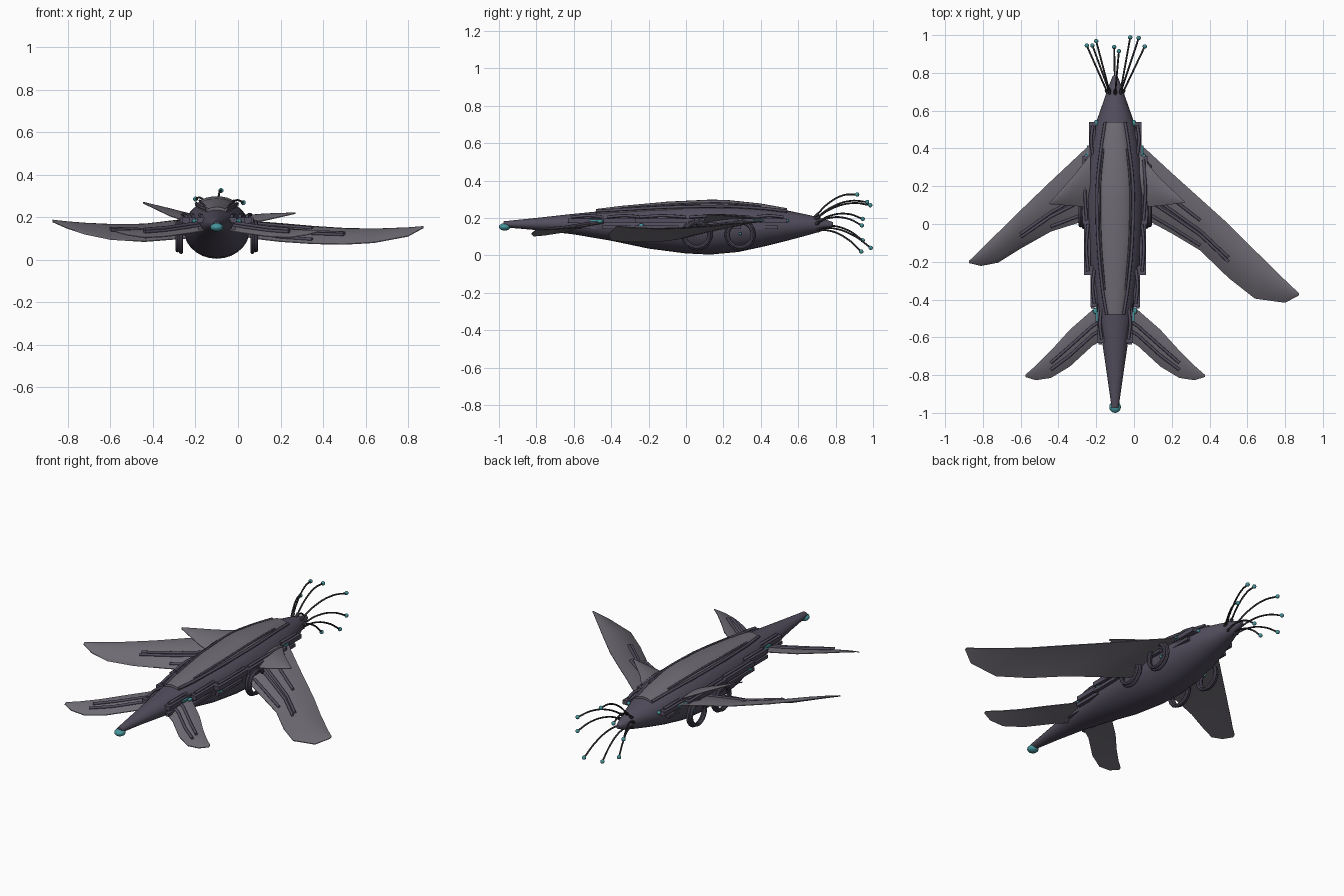
import bpy, bmesh
from math import sin, cos, pi
from mathutils import Vector

if "Cube" in bpy.data.objects:
    bpy.data.objects.remove(bpy.data.objects["Cube"])

AX = -0.10  # centre line of the hull


def material(name, rgb):
    m = bpy.data.materials.new(name)
    m.diffuse_color = (*rgb, 1)
    m.use_nodes = True
    m.node_tree.nodes["Principled BSDF"].inputs["Base Color"].default_value = m.diffuse_color
    return m


HULL = material("hull_dark", (0.085, 0.075, 0.11))
SHELL = material("shell_grey", (0.16, 0.148, 0.175))
CABLE = material("cable_black", (0.03, 0.028, 0.035))
TEAL = material("glow_teal", (0.06, 0.30, 0.33))


def finish(ob, mat, angle=40):
    ob.data.materials.append(mat)
    bpy.ops.object.select_all(action='DESELECT')
    bpy.context.view_layer.objects.active = ob
    ob.select_set(True)
    if ob.type == 'MESH':
        bpy.ops.object.shade_smooth_by_angle(angle=angle * pi / 180)
    return ob


def loft(name, rings, mat, angle=40):
    """Skin closed rings of equal point count and cap both ends."""
    bm = bmesh.new()
    vs = [[bm.verts.new(p) for p in r] for r in rings]
    n = len(rings[0])
    for a, b in zip(vs, vs[1:]):
        for i in range(n):
            bm.faces.new((a[i], a[(i + 1) % n], b[(i + 1) % n], b[i]))
    bm.faces.new(vs[0])
    bm.faces.new(vs[-1])
    bmesh.ops.recalc_face_normals(bm, faces=bm.faces)
    me = bpy.data.meshes.new(name)
    bm.to_mesh(me)
    bm.free()
    ob = bpy.data.objects.new(name, me)
    bpy.context.collection.objects.link(ob)
    return finish(ob, mat, angle)


def tube(name, pts, r, mat, smooth=True):
    cu = bpy.data.curves.new(name, 'CURVE')
    cu.dimensions = '3D'
    cu.bevel_depth = r
    cu.bevel_resolution = 2
    cu.use_fill_caps = True
    sp = cu.splines.new('BEZIER' if smooth else 'POLY')
    if smooth:
        sp.bezier_points.add(len(pts) - 1)
        for b, p in zip(sp.bezier_points, pts):
            b.co = p
            b.handle_left_type = b.handle_right_type = 'AUTO'
        sp.resolution_u = 6
    else:
        sp.points.add(len(pts) - 1)
        for b, p in zip(sp.points, pts):
            b.co = (*p, 1)
    ob = bpy.data.objects.new(name, cu)
    bpy.context.collection.objects.link(ob)
    return finish(ob, mat)


def ball(name, loc, scale, mat=TEAL):
    bpy.ops.mesh.primitive_uv_sphere_add(segments=16, ring_count=10, radius=1, location=loc)
    ob = bpy.context.object
    ob.name = name
    ob.scale = scale
    return finish(ob, mat)


def box(name, loc, size, mat, rot_z=0):
    bpy.ops.mesh.primitive_cube_add(size=1, location=loc, rotation=(0, 0, rot_z))
    ob = bpy.context.object
    ob.name = name
    ob.scale = size
    mod = ob.modifiers.new("bevel", 'BEVEL')
    mod.width = 0.004
    return finish(ob, mat)


# hull: y, half width, bottom z, top z
HULL_ST = [(-0.975, 0.018, 0.150, 0.182), (-0.8, 0.043, 0.135, 0.20), (-0.6, 0.072, 0.112, 0.222),
           (-0.4, 0.105, 0.078, 0.242), (-0.2, 0.135, 0.036, 0.262), (0, 0.152, 0.010, 0.278),
           (0.13, 0.156, 0.004, 0.282), (0.28, 0.149, 0.018, 0.276), (0.42, 0.13, 0.048, 0.26),
           (0.54, 0.1, 0.078, 0.24), (0.66, 0.058, 0.11, 0.215), (0.73, 0.034, 0.13, 0.197), (0.785, 0.012, 0.155, 0.178)]
N = 28
loft("hull", [[(AX + w * cos(2 * pi * i / N), y, (a + b) / 2 + (b - a) / 2 * sin(2 * pi * i / N))
               for i in range(N)] for y, w, a, b in HULL_ST], HULL)

# back plate lying on the hull: y, half width, edge z, top z
PLATE = [(-0.48, 0.045, 0.225, 0.248), (-0.35, 0.066, 0.232, 0.264), (-0.1, 0.09, 0.245, 0.287),
         (0.13, 0.096, 0.25, 0.298), (0.22, 0.094, 0.25, 0.296), (0.4, 0.074, 0.24, 0.277), (0.54, 0.053, 0.225, 0.252)]
loft("back_plate", [[(AX + w * cos(pi * i / 12), y, e + (t - e) * sin(pi * i / 12)) for i in range(13)]
                    + [(AX - w * .9, y, e - .03), (AX + w * .9, y, e - .03)] for y, w, e, t in PLATE], SHELL, 30)
for s in (-1, 1):
    tube("plate_rail", [(AX + s * w, y, e + 0.012) for y, w, e, t in PLATE], 0.008, HULL)
    tube("plate_inner_rail", [(AX + s * w * .84, y, e + (t - e) * .6) for y, w, e, t in PLATE[1:-1]], 0.005, HULL)


# wings: stations of x, front y, front z, back y, back z
def wing(name, stations, thick, mat=SHELL):
    rings = []
    for x, y0, z0, y1, z1 in stations:
        th = thick * min(1, abs(y1 - y0) / 0.2)
        up, lo = [], []
        for i in range(9):
            t = i / 8
            y, z = y0 + (y1 - y0) * t, z0 + (z1 - z0) * t
            bow = 4 * t * (1 - t)
            up.append((x, y, z + th * bow + 0.002))
            lo.append((x, y, z + th * bow * 0.15 - 0.002))
        rings.append(up + lo[::-1])
    return loft(name, rings, mat, 50)


RIGHT = [(0.0, 0.04, 0.12, 0.45, 0.19), (0.07, 0.02, 0.10, 0.39, 0.18), (0.2, -0.05, 0.085, 0.27, 0.17),
         (0.35, -0.14, 0.075, 0.135, 0.157), (0.5, -0.285, 0.072, 0.0, 0.147), (0.64, -0.395, 0.08, -0.14, 0.142),
         (0.8, -0.417, 0.11, -0.297, 0.149), (0.873, -0.378, 0.15, -0.366, 0.156)]
LEFT = [(-0.2, 0.04, 0.12, 0.45, 0.20), (-0.25, 0.02, 0.10, 0.405, 0.19), (-0.44, -0.04, 0.085, 0.227, 0.167),
        (-0.6, -0.13, 0.095, 0.073, 0.165), (-0.72, -0.205, 0.12, -0.045, 0.17),
        (-0.81, -0.222, 0.15, -0.135, 0.178), (-0.873, -0.207, 0.178, -0.195, 0.186)]
SMALL = [(0.04, -0.6, 0.14, -0.4, 0.178), (0.12, -0.645, 0.125, -0.455, 0.17), (0.24, -0.755, 0.108, -0.56, 0.152),
         (0.34, -0.815, 0.103, -0.67, 0.142), (0.42, -0.827, 0.115, -0.75, 0.138), (0.475, -0.81, 0.13, -0.798, 0.137)]
wing("right_wing", RIGHT, 0.022)
wing("left_wing", LEFT, 0.022)


# ribs: follow the wing surface at a chord fraction
def ribs(name, st, thick, rows):
    for t, a, b in rows:
        pts = [(x, y0 + (y1 - y0) * t, z0 + (z1 - z0) * t + thick * 4 * t * (1 - t) + 0.004)
               for x, y0, z0, y1, z1 in st[a:b]]
        tube(name, pts, 0.008, HULL, False)


ribs("right_wing_rib", RIGHT, 0.022, [(0.3, 0, 5), (0.38, 0, 5), (0.1, 1, 4), (0.58, 0, 4)])
ribs("left_wing_rib", LEFT, 0.022, [(0.3, 0, 4), (0.38, 0, 4), (0.1, 0, 3)])
for s, side in ((-1, "left"), (1, "right")):
    st = [(AX + s * o, *r) for o, *r in SMALL]
    wing(side + "_front_wing", st, 0.014)
    ribs(side + "_front_wing_rib", st, 0.014, [(0.3, 0, 4), (0.55, 0, 4)])

# raised spikes above the wings
wing("right_spike", [(0.03, 0.09, 0.17, 0.37, 0.2), (0.13, 0.095, 0.185, 0.25, 0.21), (0.27, 0.113, 0.217, 0.117, 0.22)], 0.02)
wing("left_spike", [(-0.23, 0.09, 0.175, 0.37, 0.21), (-0.32, 0.095, 0.205, 0.255, 0.235), (-0.447, 0.105, 0.266, 0.112, 0.27)], 0.02)

# side equipment: stepped bars, pipes, rings and lights
BARS = [(0.35, 0.54, 0.13), (0.0, 0.36, 0.163), (-0.27, 0.02, 0.155), (-0.44, -0.22, 0.122), (-0.63, -0.42, 0.083)]
for s in (-1, 1):
    for i, (y0, y1, o) in enumerate(BARS):
        box("side_bar", (AX + s * (o - 0.008), (y0 + y1) / 2, 0.185), (0.034, y1 - y0, 0.026), HULL)
        box("lower_side_bar", (AX + s * (o - 0.004), (y0 + y1) / 2 - 0.03, 0.15), (0.02, (y1 - y0) * 0.8, 0.018), HULL)
        tube("side_pipe", [(AX + s * (o - 0.012), y0 + 0.02, 0.205), (AX + s * (o - 0.003), (y0 + y1) / 2, 0.212),
                           (AX + s * (o - 0.012), y1 - 0.02, 0.205)], 0.008, HULL)
    for y in (0.058, 0.29):
        for o, r in ((0.168, 0.074), (0.184, 0.066)):
            bpy.ops.mesh.primitive_torus_add(location=(AX + s * o, y, 0.11), rotation=(0, pi / 2, 0), major_radius=r,
                                             minor_radius=0.010, major_segments=32, minor_segments=8)
            bpy.context.object.name = "side_ring"
            finish(bpy.context.object, HULL)
        tube("ring_strut", [(AX + s * 0.12, y, 0.16), (AX + s * 0.176, y, 0.178)], 0.01, HULL, False)
    ball("ring_light", (AX + s * 0.155, 0.29, 0.115), (0.008,) * 3)
    for o, y, z in ((0.1, 0.535, 0.185), (0.152, 0.355, 0.185), (0.15, -0.24, 0.16), (0.105, -0.46, 0.182)):
        ball("side_light", (AX + s * o, y, z), (0.012, 0.016, 0.010))
    for y, o in ((0.39, 0.143), (-0.49, 0.097)):
        box("light_strip", (AX + s * o, y, 0.186), (0.012, 0.05, 0.012), TEAL)

# nose light
ball("nose_light", (AX, -0.969, 0.152), (0.031, 0.031, 0.02))

# rear feelers with glowing tips
TIPS = [(-0.08, 0.915, 0.325), (0.025, 0.985, 0.268), (0.057, 0.94, 0.16), (-0.02, 0.988, 0.04),
        (-0.105, 0.937, 0.02), (-0.22, 0.945, 0.08), (-0.25, 0.945, 0.195), (-0.2, 0.968, 0.285)]
for i, tip in enumerate(TIPS):
    a = pi / 2 - i * pi / 4
    start = Vector((AX + 0.036 * cos(a), 0.685, 0.165 + 0.034 * sin(a)))
    end = Vector(tip)
    pts = [start]
    for t in (0.33, 0.7):
        p = start.lerp(end, t)
        p.z += 0.042 * 4 * t * (1 - t)
        pts.append(p)
    tube("feeler", pts + [end], 0.0048, CABLE)
    tube("feeler_socket", [start, start.lerp(pts[1], 0.3)], 0.009, CABLE, False)
    ball("feeler_tip", tip, (0.0115,) * 3)
